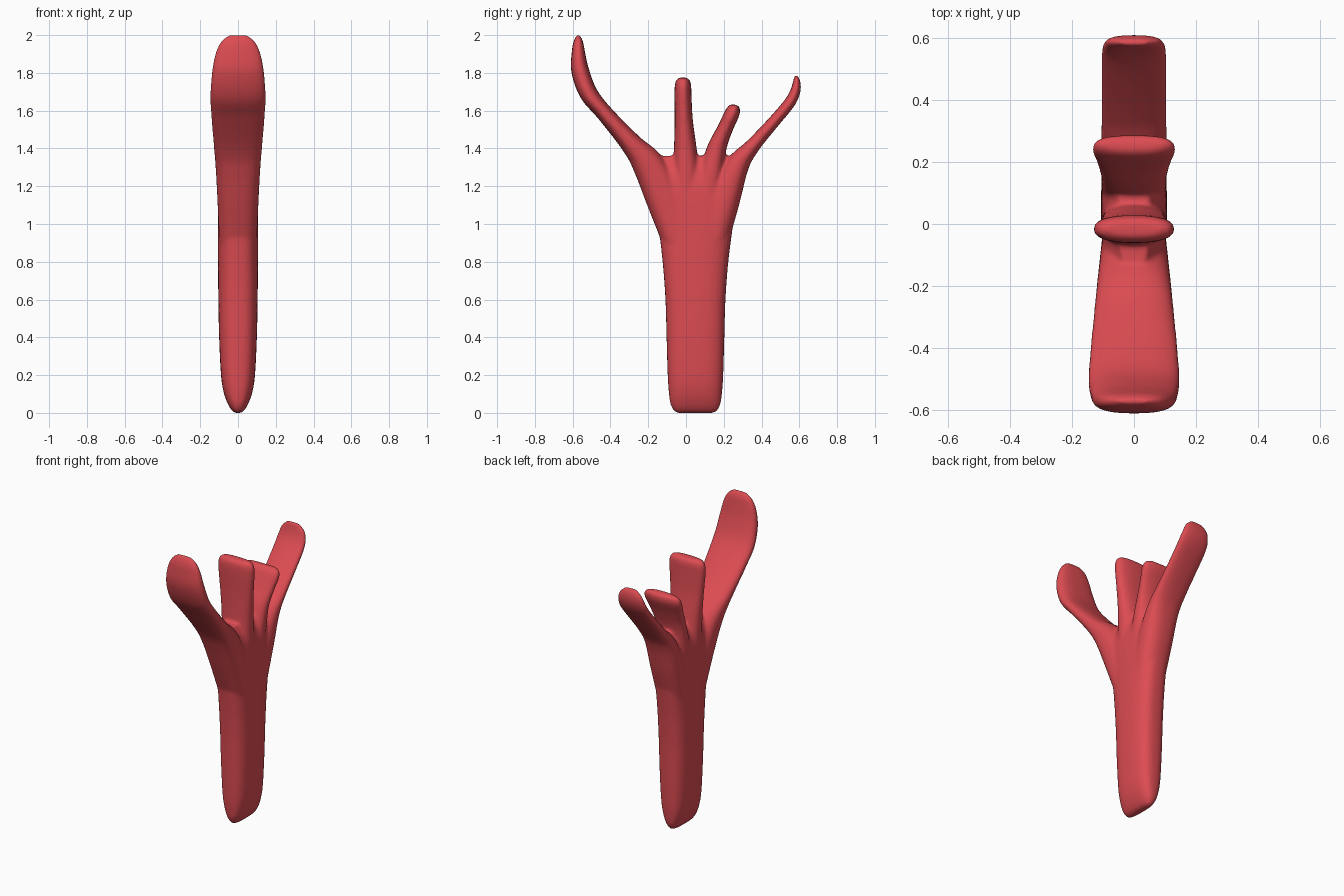
import bpy, bmesh, math
from mathutils import Vector

cube = bpy.data.objects.get("Cube")
if cube:
    bpy.data.objects.remove(cube, do_unlink=True)

red = bpy.data.materials.new("coral red")
red.use_nodes = True
colour = (0.72, 0.072, 0.085, 1)
red.diffuse_color = colour
red.node_tree.nodes["Principled BSDF"].inputs["Base Color"].default_value = colour


def spline(points, steps=6):
    """Catmull-Rom through the section values."""
    p = [Vector(q) for q in points]
    p = [p[0]] + p + [p[-1]]
    out = []
    for a, b, c, d in zip(p, p[1:], p[2:], p[3:]):
        for i in range(steps):
            t = i / steps
            out.append(b + (c - a) * t / 2 + (a - b * 2.5 + c * 2 - d / 2) * t * t
                       + (b * 1.5 - a / 2 - c * 1.5 + d / 2) * t ** 3)
    return out + [p[-1]]


def loft(bm, sections, power, sides=40):
    """Sections are (y, z, half depth, half width) along a path in the x = 0 plane."""
    path = spline(sections)
    rings = []
    for i, s in enumerate(path):
        d = path[min(i + 1, len(path) - 1)] - path[max(i - 1, 0)]
        across = Vector((0, d[1], -d[0])).normalized()
        ring = []
        for k in range(sides):
            a = math.tau * k / sides
            u = math.copysign(abs(math.cos(a)) ** (2 / power), math.cos(a))
            v = math.copysign(abs(math.sin(a)) ** (2 / power), math.sin(a))
            co = Vector((0, s[0], s[1])) + across * max(s[2], .004) * u
            co.x = max(s[3], .004) * v
            ring.append(bm.verts.new(co))
        rings.append(ring)
    for r, q in zip(rings, rings[1:]):
        for k in range(sides):
            n = (k + 1) % sides
            bm.faces.new((r[k], r[n], q[n], q[k]))
    bm.faces.new(rings[0][::-1])
    bm.faces.new(rings[-1])


stem = [(.05, 0, .095, .012), (.05, .012, .115, .032), (.05, .05, .133, .055),
        (.05, .11, .141, .076), (.05, .2, .147, .09), (.05, .4, .153, .1),
        (.05, .6, .159, .104), (.05, .8, .174, .106), (.05, 1, .2, .107),
        (.04, 1.18, .235, .103), (.04, 1.28, .24, .085), (.04, 1.36, .2, .05)]
tall_front = [(-.03, .9, .09, .1), (-.11, 1.13, .1, .109), (-.197, 1.31, .085, .119),
              (-.29, 1.425, .057, .129), (-.43, 1.585, .044, .143),
              (-.515, 1.69, .048, .146), (-.56, 1.81, .047, .137),
              (-.57, 1.91, .035, .117), (-.57, 1.965, .025, .09), (-.57, 2, .008, .05)]
middle = [(-.005, 1, .08, .1), (0, 1.25, .073, .105), (-.004, 1.4, .06, .108),
          (-.012, 1.55, .048, .118), (-.016, 1.68, .045, .129),
          (-.016, 1.735, .043, .128), (-.016, 1.763, .035, .115), (-.016, 1.775, .018, .09)]
short_back = [(.09, 1, .075, .1), (.13, 1.25, .066, .105), (.163, 1.4, .051, .107),
              (.205, 1.5, .041, .12), (.238, 1.572, .04, .134),
              (.252, 1.603, .037, .13), (.262, 1.622, .026, .115), (.265, 1.63, .014, .09)]
long_back = [(.13, .9, .09, .1), (.2, 1.13, .086, .107), (.272, 1.31, .062, .106),
             (.35, 1.41, .04, .105), (.455, 1.53, .032, .106), (.545, 1.637, .03, .106),
             (.578, 1.7, .027, .098), (.586, 1.75, .02, .08), (.582, 1.787, .008, .04)]

# Each branch is its own closed loft; the remesh fuses them with the stem
bm = bmesh.new()
loft(bm, stem, 2.8)
loft(bm, tall_front, 2.5)
for branch in (middle, short_back, long_back):
    loft(bm, branch, 2.4)
bmesh.ops.recalc_face_normals(bm, faces=bm.faces)
mesh = bpy.data.meshes.new("branched_stem")
bm.to_mesh(mesh)
bm.free()
body = bpy.data.objects.new("branched_stem", mesh)
bpy.context.collection.objects.link(body)
mesh.materials.append(red)

fuse = body.modifiers.new("fuse", "REMESH")
fuse.mode = "VOXEL"
fuse.voxel_size = 0.009
fuse.use_smooth_shade = True
soften = body.modifiers.new("soften", "SMOOTH")
soften.factor = 0.5
soften.iterations = 8
for p in mesh.polygons:
    p.use_smooth = True
